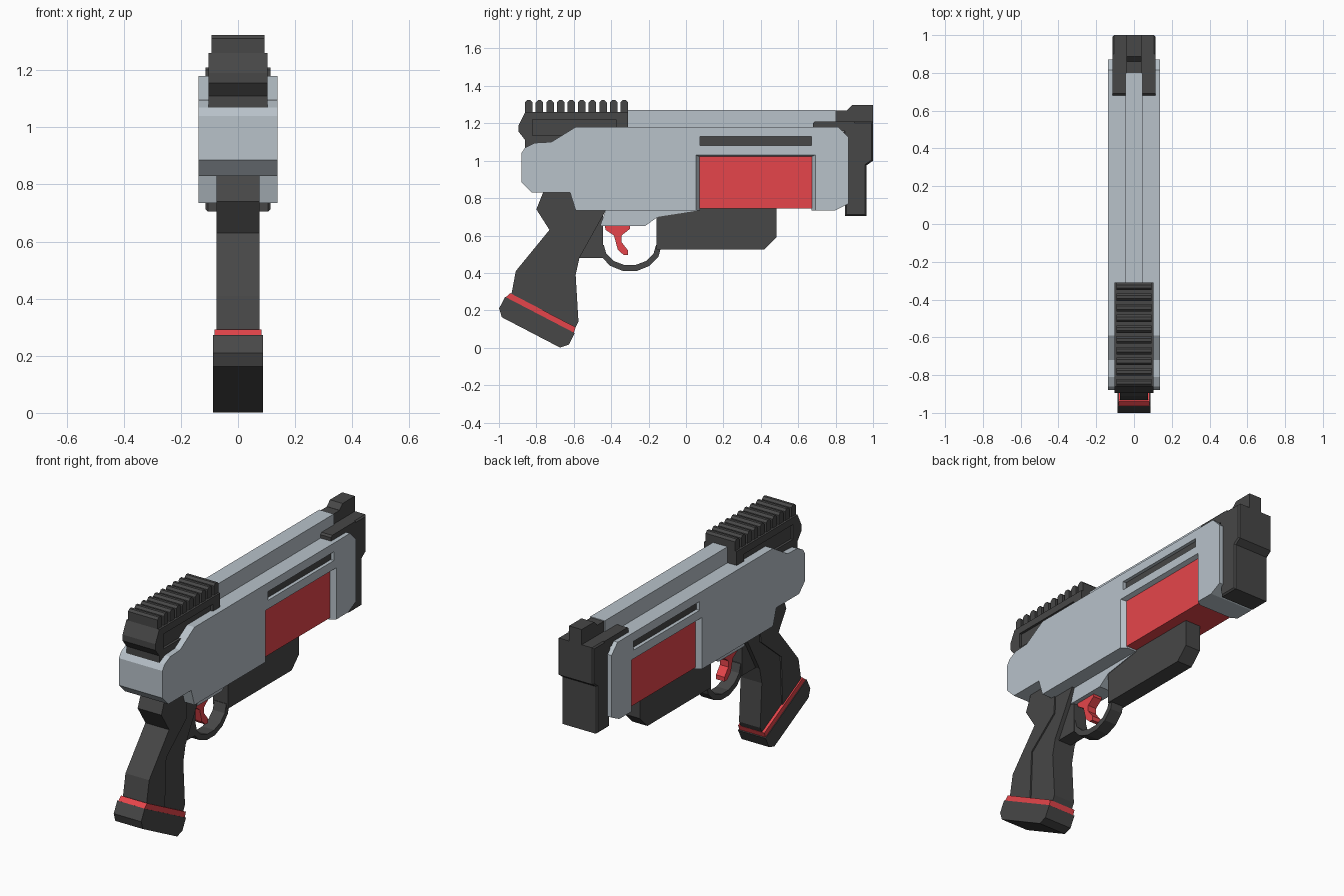
import bpy
import bmesh
from math import sin, cos, pi, radians

default_cube = bpy.data.objects.get("Cube")
if default_cube:
    bpy.data.objects.remove(default_cube, do_unlink=True)


def material(name, color):
    mat = bpy.data.materials.new(name)
    mat.use_nodes = True
    mat.diffuse_color = (*color, 1)
    shader = next(n for n in mat.node_tree.nodes if n.type == 'BSDF_PRINCIPLED')
    shader.inputs["Base Color"].default_value = (*color, 1)
    return mat


steel = material("steel grey", (.48, .54, .59))
charcoal = material("charcoal", (.063, .063, .063))
red = material("signal red", (.79, .06, .07))


def face_outward(bm):
    bm.normal_update()
    bmesh.ops.recalc_face_normals(bm, faces=bm.faces)


def finish(name, bm, mat):
    face_outward(bm)
    mesh = bpy.data.meshes.new(name)
    bm.to_mesh(mesh)
    bm.free()
    mesh.materials.append(mat)
    part = bpy.data.objects.new(name, mesh)
    bpy.context.collection.objects.link(part)
    return part


def runs_across(edge):
    first, second = edge.verts
    return abs(first.co.x - second.co.x) > .001


def plate(name, mat, half, profile, chamfer=0, corners=None, rim=0):
    """Extrude a (y, z) profile across x; chamfer chosen corners and the rim."""
    bm = bmesh.new()
    side = bm.faces.new([bm.verts.new((-half, y, z)) for y, z in profile])
    extruded = bmesh.ops.extrude_face_region(bm, geom=[side])["geom"]
    moved = [v for v in extruded if isinstance(v, bmesh.types.BMVert)]
    bmesh.ops.translate(bm, verts=moved, vec=(half + half, 0, 0))
    face_outward(bm)
    if chamfer:
        chosen = [e for e in bm.edges
                  if runs_across(e) and corners(e.verts[0].co.y, e.verts[0].co.z)]
        bmesh.ops.bevel(bm, geom=chosen, offset=chamfer, segments=1, affect='EDGES')
    if rim:
        outline = [e for e in bm.edges if not runs_across(e)]
        bmesh.ops.bevel(bm, geom=outline, offset=rim, segments=1, affect='EDGES')
    return finish(name, bm, mat)


def block(name, mat, half, back, front, low, high, **options):
    profile = [(back, low), (front, low), (front, high), (back, high)]
    return plate(name, mat, half, profile, **options)


def side_pocket(side, depth, back, front, low, high, flare=0):
    """Cutter for one side of a part, with a mouth that can flare outward."""
    bm = bmesh.new()
    bmesh.ops.create_cube(bm, size=1)
    for v in bm.verts:
        outer = v.co.x > 0
        spread = flare if outer else 0
        v.co.x = side * (receiver_half + .001 if outer else depth)
        v.co.y = front + spread if v.co.y > 0 else back - spread
        v.co.z = high + spread / 2 if v.co.z > 0 else low
    return finish("cutter", bm, steel)


def cut(target, cutters):
    bpy.context.view_layer.objects.active = target
    for cutter in cutters:
        cutter.hide_render = True
        modifier = target.modifiers.new("cut", 'BOOLEAN')
        modifier.operation = 'DIFFERENCE'
        modifier.solver = 'EXACT'
        modifier.object = cutter
        bpy.ops.object.modifier_apply(modifier=modifier.name)
        bpy.data.objects.remove(cutter, do_unlink=True)


# Main levels shared by the parts
receiver_half = .138
bottom, top = .735, 1.18
tail, nose = -.88, .87
muzzle_end = 1
window_back, window_front = .075, .67
rail_back, rail_front = -.86, -.31
rail_top = 1.26

# Receiver with chamfered ends, an open underside, side windows and vents
receiver = plate(
    "receiver", steel, receiver_half,
    [(tail, .83), (tail, 1.04), (-.86, 1.07), (-.81, 1.095), (-.72, 1.1),
     (-.59, top), (nose, top), (nose, .77), (.8, bottom), (-.59, bottom),
     (-.62, .83)],
    chamfer=.055,
    corners=lambda y, z: (y < tail + .01 and z < .9) or (y > nose - .01 and z > 1))
cutters = [block("cutter", steel, .2, window_back, window_front, .6, .8)]
for side in (-1, 1):
    cutters.append(side_pocket(side, .108, window_back, window_front, .6, 1.02, flare=.022))
    cutters.append(side_pocket(side, .115, window_back, window_front, 1.08, 1.13))
cut(receiver, cutters)
block("side_panels", red, .112, window_back - .005, window_front + .005, .745, 1.025)
block("vent_inserts", charcoal, .118, window_back - .005, window_front + .005, 1.075, 1.135)

# Top rib
block("top_rib", steel, .046, rail_front - .01, .8, 1.15, 1.272)

# Muzzle cap with its arms and front sight
plate("muzzle_cap", charcoal, .113,
      [(.84, 1.21), (muzzle_end, 1.21), (muzzle_end, 1), (.965, .975), (.965, .705),
       (.85, .705)], rim=.008)
block("muzzle_arms", charcoal, .113, .68, .9, 1.16, 1.21,
      chamfer=.01, corners=lambda y, z: y < .7 and z > top)
block("sight_ramp", charcoal, .04, .79, .9, top, 1.268)
block("sight_post", charcoal, .04, .86, muzzle_end, top, 1.297,
      chamfer=.028, corners=lambda y, z: y < .9 and z > 1.2)

# Rail base with recessed sides
rail_base = plate(
    "rail_base", charcoal, .104,
    [(rail_back, 1.06), (rail_back, 1.11), (-.895, 1.155), (-.895, 1.19),
     (rail_back, rail_top), (rail_front, rail_top), (rail_front, 1.06)])
cut(rail_base, [side_pocket(side, .09, -.82, -.375, 1.135, 1.22) for side in (-1, 1)])

# Evenly spaced rail teeth with chamfered tops
teeth = 10
tooth_width = .04
pitch = (rail_front - rail_back - tooth_width) / (teeth - 1)
for index in range(teeth):
    start = rail_back + index * pitch
    block(f"rail_tooth_{index + 1}", charcoal, .093, start, start + tooth_width,
          rail_top - .01, 1.324, chamfer=.012, corners=lambda y, z: z > rail_top)

# Grip: a thick rear shell around a slimmer front
plate("grip_rear", charcoal, .075,
      [(-.76, .84), (-.8, .74), (-.73, .63), (-.91, .41), (-.94, .25),
       (-.77, .15), (-.755, .48), (-.57, .635), (-.565, bottom), (-.6, .84)])
plate("grip_front", charcoal, .067,
      [(-.6, .75), (-.42, .75), (-.57, .48), (-.59, .39), (-.575, .14), (-.6, .09),
       (-.8, .2), (-.8, .45), (-.6, .65)])

# Tilted grip foot and its coloured band
foot = block("grip_foot", charcoal, .087, 0, .42, -.105, 0,
             chamfer=.035, corners=lambda y, z: z < -.1)
band = plate("grip_band", red, .083, [(0, -.01), (.415, -.01), (.41, .03), (.015, .03)])
for part in (foot, band):
    part.location = (0, -.967, .272)
    part.rotation_euler.x = radians(-27.5)

# Trigger housing and guard
plate("trigger_housing", steel, .052,
      [(-.42, .76), (-.46, .65), (-.22, .65), (-.15, .7), (window_back, bottom),
       (window_back, .76)])
block("guard_mount", charcoal, .042, -.59, -.445, .48, .74)


def arc(reach, drop, steps=7):
    """Lower half of an oval around the trigger."""
    turns = [pi + pi * step / steps for step in range(steps + 1)]
    return [(-.3 + reach * cos(turn), .55 + drop * sin(turn)) for turn in turns]


plate("trigger_guard", charcoal, .038, arc(.17, .143) + arc(.14, .11)[::-1])

# Trigger
plate("trigger", red, .027,
      [(-.435, .66), (-.3, .66), (-.3, .635), (-.345, .6), (-.345, .565), (-.31, .52),
       (-.31, .495), (-.335, .497), (-.365, .525), (-.385, .6), (-.43, .63)])

# Fore grip under the barrel
block("fore_grip", charcoal, .048, -.157, .485, .525, .77,
      chamfer=.068, corners=lambda y, z: y > 0 and z < .6)
